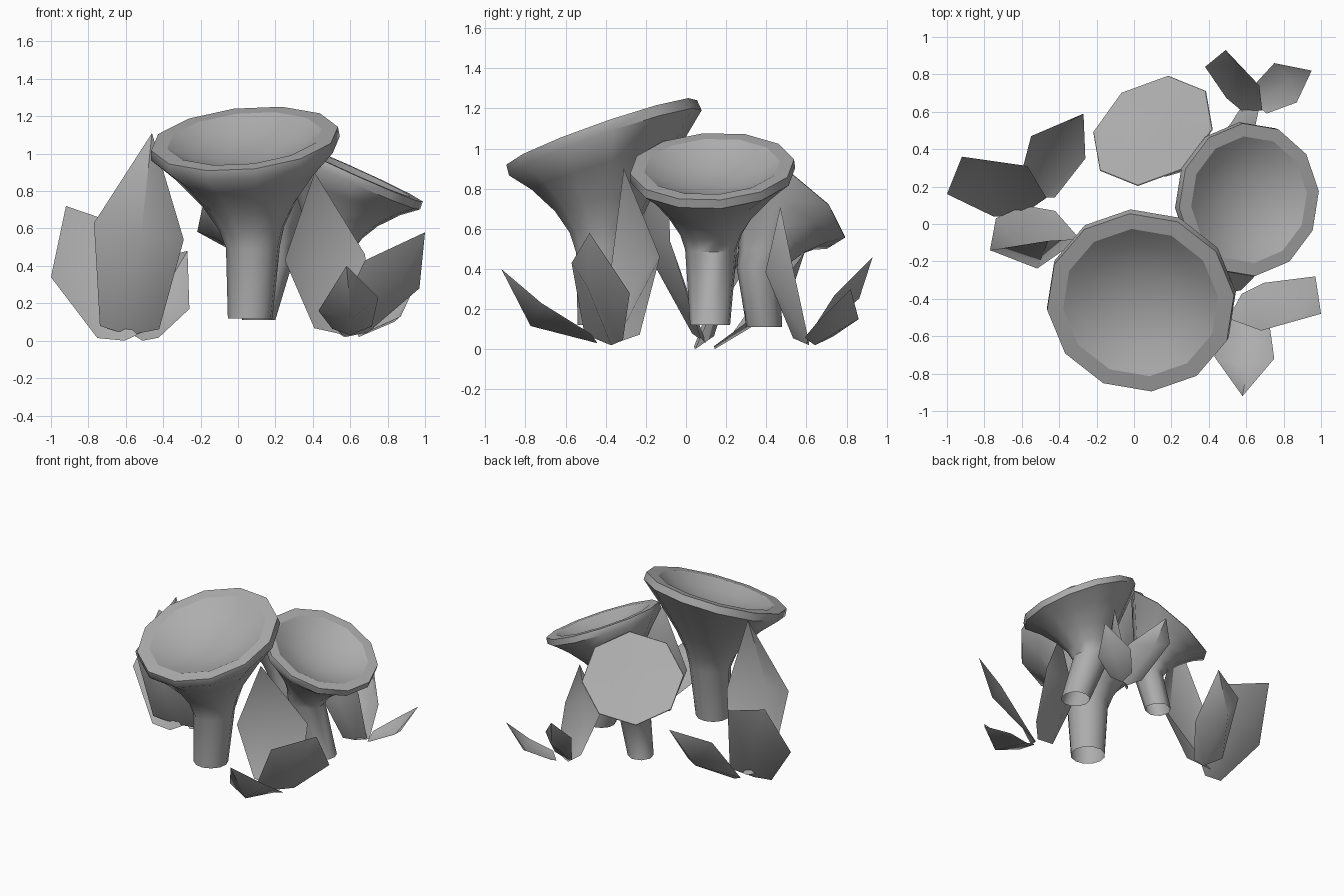
import bpy, bmesh, math
from mathutils import Vector

cube = bpy.data.objects.get("Cube")
if cube:
    bpy.data.objects.remove(cube, do_unlink=True)

grey = bpy.data.materials.new("plain grey")
grey.use_nodes = True
colour = (0.42, 0.42, 0.42, 1)
grey.diffuse_color = colour
grey.node_tree.nodes["Principled BSDF"].inputs["Base Color"].default_value = colour

UP = Vector((0, 0, 1))


def finish(name, bm, angle):
    """Turn a bmesh into a smooth shaded object."""
    mesh = bpy.data.meshes.new(name)
    bm.to_mesh(mesh)
    bm.free()
    mesh.materials.append(grey)
    obj = bpy.data.objects.new(name, mesh)
    bpy.context.collection.objects.link(obj)
    bpy.ops.object.select_all(action="DESELECT")
    obj.select_set(True)
    bpy.context.view_layer.objects.active = obj
    bpy.ops.object.shade_smooth_by_angle(angle=math.radians(angle))


def add_ring(bm, centre, normal, radius, sides, phase):
    turn = UP.rotation_difference(normal)
    ring = []
    for i in range(sides):
        a = phase + math.tau * i / sides
        offset = Vector((math.cos(a), math.sin(a), 0)) * radius
        ring.append(bm.verts.new(centre + turn @ offset))
    return ring


def mushroom(name, base, neck, top, normal, radii, sides, rim, bowl, phase):
    """Loft an open stem, a flaring cone, a rim and a hollow cap."""
    base, neck, top = Vector(base), Vector(neck), Vector(top)
    normal = Vector(normal).normalized()
    r_base, r_neck, r_cap = radii
    bm = bmesh.new()
    rings = [add_ring(bm, base, UP, r_base, sides, phase)]
    under = top - normal * rim
    # stem top and flaring underside
    for t in (0, 0.2, 0.45, 0.75, 1):
        radius = r_neck + (r_cap - r_neck) * t ** 1.5
        tilt = UP.lerp(normal, 0.3 + 0.7 * t).normalized()
        rings.append(add_ring(bm, neck.lerp(under, t), tilt, radius, sides, phase))
    # rim and hollow, with depths relative to the cap radius
    for scale, depth in bowl:
        centre = top - normal * depth * r_cap
        rings.append(add_ring(bm, centre, normal, r_cap * scale, sides, phase))
    for low, high in zip(rings, rings[1:]):
        for i in range(sides):
            j = (i + 1) % sides
            bm.faces.new((low[i], low[j], high[j], high[i]))
    middle = bm.verts.new(top - normal * (bowl[-1][1] * r_cap + 0.01))
    last = rings[-1]
    for i in range(sides):
        bm.faces.new((last[i], last[(i + 1) % sides], middle))
    # crisp line where the rim meets the hollow
    lip = rings[7]
    for i in range(sides):
        bm.edges.get((lip[i], lip[(i + 1) % sides])).smooth = False
    finish(name, bm, 50)


def leaf(name, base, left, right, tip, fold=0.09):
    """Pointed leaf with a creased middle and a tucked-in foot."""
    base, left, right, tip = map(Vector, (base, left, right, tip))
    across = (right - left) * 0.33
    across.z *= 0.3
    out = (right - left).cross(tip - base).normalized()
    if out.z > 0:
        out.negate()
    foot = base - Vector((out.x, out.y, 0)) * 0.05
    foot.z = max(0, base.z - 0.04)
    bm = bmesh.new()
    points = (base - across, base + across, right, tip, left,
              (left + right) / 2 + out * fold, foot)
    bl, br, wr, tp, wl, mid, bc = [bm.verts.new(p) for p in points]
    for face in ((bl, bc, mid, wl), (bc, br, wr, mid), (wl, mid, tp), (mid, wr, tp)):
        bm.faces.new(face)
    bmesh.ops.recalc_face_normals(bm, faces=bm.faces)
    finish(name, bm, 50)


# Mushrooms
deep = ((0.99, 0), (0.82, 0), (0.6, 0.12), (0.3, 0.21))
shallow = ((0.99, 0), (0.5, 0.02))
mushroom("large_mushroom", (0.065, -0.42, 0.12), (0.08, -0.405, 0.5), (0.035, -0.42, 1.08),
         (-0.1, -0.35, 1), (0.12, 0.145, 0.51), 12, 0.055, deep, 0.1)
mushroom("medium_mushroom", (0.63, 0.12, 0.12), (0.49, 0.125, 0.5), (0.615, 0.13, 0.91),
         (0.45, -0.05, 1), (0.1, 0.13, 0.415), 12, 0.045, deep, 0.1)
mushroom("small_mushroom", (0.11, 0.39, 0.11), (0.18, 0.36, 0.39), (0.1, 0.5, 0.74),
         (-0.5, 0.75, 1), (0.09, 0.11, 0.355), 8, 0.004, shallow, -0.12)

# Leaves on the right side
leaf("right_tall_leaf", (-0.58, 0.05, 0.07), (-0.77, -0.14, 0.63),
     (-0.29, -0.08, 0.54), (-0.46, -0.09, 1.11), 0.13)
leaf("right_outer_leaf", (-0.61, 0.09, 0.04), (-1, 0.16, 0.34),
     (-0.57, 0.31, 0.6), (-0.92, 0.36, 0.72))
leaf("right_back_leaf", (-0.52, 0.18, 0.04), (-0.55, 0.47, 0.41),
     (-0.26, 0.35, 0.17), (-0.27, 0.59, 0.48), 0.12)

# Leaves at the front left
leaf("front_tall_leaf", (0.55, -0.31, 0.07), (0.25, -0.37, 0.43),
     (0.68, -0.13, 0.46), (0.41, -0.31, 0.9))
leaf("front_low_leaf", (0.61, -0.47, 0.07), (0.43, -0.71, 0.16),
     (0.75, -0.72, 0.23), (0.58, -0.92, 0.4), 0.1)
leaf("front_outer_leaf", (0.6, -0.41, 0.06), (0.97, -0.28, 0.28),
     (0.68, -0.57, 0.43), (1, -0.48, 0.58))

# Leaves at the back left
leaf("back_tall_leaf", (0.59, 0.57, 0.06), (0.42, 0.42, 0.37),
     (0.65, 0.53, 0.42), (0.57, 0.47, 0.71))
leaf("back_low_leaf", (0.59, 0.64, 0.07), (0.38, 0.84, 0.34),
     (0.67, 0.74, 0.27), (0.49, 0.93, 0.46))
leaf("back_outer_leaf", (0.67, 0.66, 0.06), (0.75, 0.86, 0.15),
     (0.87, 0.65, 0.13), (0.95, 0.82, 0.3), 0.05)
